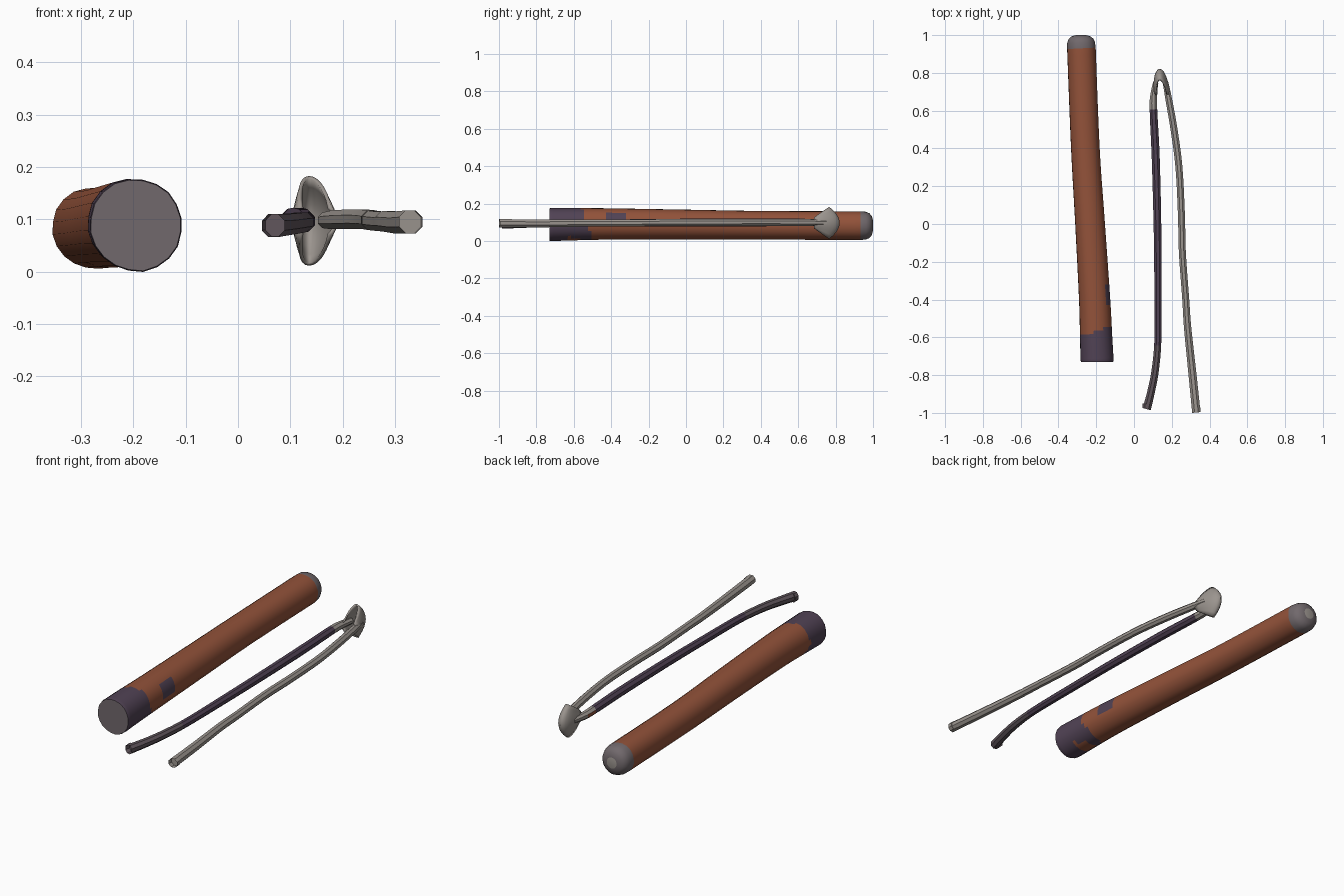
import bpy, bmesh, math, random
from mathutils import Vector

random.seed(4)
cube = bpy.data.objects.get("Cube")
if cube:
    bpy.data.objects.remove(cube, do_unlink=True)


def material(name, rgb):
    m = bpy.data.materials.new(name)
    m.use_nodes = True
    m.diffuse_color = (*rgb, 1)
    m.node_tree.nodes["Principled BSDF"].inputs["Base Color"].default_value = (*rgb, 1)
    return m


BROWN = material("red brown leather", (0.29, 0.085, 0.042))
PURPLE = material("dark purple", (0.082, 0.055, 0.09))
GREY = material("warm grey", (0.165, 0.14, 0.15))
PALE = material("pale grey", (0.33, 0.30, 0.275))
DUSK = material("dusky grey", (0.115, 0.09, 0.105))


def finish(name, bm, mats, rule, angle=30):
    """Store the mesh, colour its faces by the rule and shade it."""
    bmesh.ops.recalc_face_normals(bm, faces=bm.faces)
    for f in bm.faces:
        f.material_index = mats.index(rule(f))
    mesh = bpy.data.meshes.new(name)
    bm.to_mesh(mesh)
    bm.free()
    for m in mats:
        mesh.materials.append(m)
    ob = bpy.data.objects.new(name, mesh)
    bpy.context.collection.objects.link(ob)
    bpy.ops.object.select_all(action='DESELECT')
    ob.select_set(True)
    bpy.context.view_layer.objects.active = ob
    bpy.ops.object.shade_smooth_by_angle(angle=math.radians(angle))
    return ob


def loft(rings, sides, wobble=0):
    """Skin rings of (x, y, z, radius) with sections square to the path."""
    bm = bmesh.new()
    pts = [Vector(r[:3]) for r in rings]
    bumps = [1 + random.uniform(-wobble, wobble) for _ in range(sides)]
    loops = []
    for i, r in enumerate(rings):
        t = pts[min(i + 1, len(pts) - 1)] - pts[max(i - 1, 0)]
        side = Vector((t.y, -t.x, 0)).normalized()
        loop = []
        for k in range(sides):
            a = math.tau * (k + 0.5) / sides
            rad = r[3] * bumps[k]
            loop.append(bm.verts.new(pts[i] + side * rad * math.cos(a)
                                     + Vector((0, 0, rad * math.sin(a)))))
        loops.append(loop)
    for a, b in zip(loops, loops[1:]):
        for k in range(sides):
            n = (k + 1) % sides
            bm.faces.new((a[k], a[n], b[n], b[k]))
    ends = [bm.faces.new(loops[0]), bm.faces.new(loops[-1])]
    return bm, ends


def refine(keys, steps):
    """Interpolate smoothly between key rings."""
    out = []
    for i in range(len(keys) - 1):
        p0, p1 = keys[max(i - 1, 0)], keys[i]
        p2, p3 = keys[i + 1], keys[min(i + 2, len(keys) - 1)]
        for s in range(steps):
            t = s / steps
            out.append([b + 0.5 * t * (c - a + t * (2 * a - 5 * b + 4 * c - d
                        + t * (3 * (b - c) + d - a)))
                        for a, b, c, d in zip(p0, p1, p2, p3)])
    return out + [list(keys[-1])]


# Thick padded roll with a flat front disc and a rounded rear cap
body = refine([(-0.195, -0.72, 0.089, 0.089), (-0.2, -0.6, 0.091, 0.087),
               (-0.208, -0.4, 0.092, 0.084), (-0.232, 0, 0.089, 0.08),
               (-0.257, 0.4, 0.085, 0.077), (-0.278, 0.93, 0.083, 0.077)], 9)
cap = [(-0.28, 0.96, 0.083, 0.075), (-0.28, 0.98, 0.083, 0.067),
       (-0.28, 0.993, 0.083, 0.052), (-0.28, 1.0, 0.083, 0.028)]
bm, ends = loft([(-0.195, -0.73, 0.089, 0.087)] + body + cap, 20, 0.02)


def roll_colour(f):
    c = f.calc_center_median()
    if f is ends[1]:
        return PALE
    if f is ends[0] or c.y > 0.93:
        return GREY
    low = max(0, 0.09 - c.z)
    edge = -0.565 + 0.35 * (c.x + 0.2) + 0.6 * low
    spot = c.x > -0.15 and abs(c.y + 0.375) < 0.04 and 0.085 < c.z < 0.15
    bare = abs(c.y + 0.6) < 0.04 and c.z < 0.02
    return PURPLE if (c.y < edge or spot) and not bare else BROWN


finish("padded_roll", bm, [BROWN, PURPLE, GREY, PALE], roll_colour)


# Two cords with recessed tube ends
def cord(name, keys, mats, rule):
    bm, ends = loft(refine(keys, 5), 8)
    bmesh.ops.inset_region(bm, faces=[ends[0]], thickness=0.007)
    bmesh.ops.translate(bm, verts=list(ends[0].verts), vec=(0, 0.025, 0))
    return finish(name, bm, mats, rule, 35)


cord("pale_cord",
     [(0.33, -0.998, 0.095, 0.024), (0.31, -0.8, 0.094, 0.023),
      (0.284, -0.55, 0.096, 0.021), (0.274, -0.4, 0.096, 0.02),
      (0.256, -0.15, 0.098, 0.02), (0.251, 0.05, 0.099, 0.02),
      (0.238, 0.3, 0.1, 0.02), (0.212, 0.5, 0.1, 0.02),
      (0.184, 0.66, 0.099, 0.019), (0.167, 0.75, 0.098, 0.016)],
     [PALE], lambda f: PALE)


def dark_colour(f):
    y = f.calc_center_median().y
    if y > 0.6:
        return BROWN if y < 0.67 and f.normal.x < -0.8 else PALE
    return PURPLE if y > -0.65 else DUSK


cord("dark_cord",
     [(0.067, -0.98, 0.088, 0.024), (0.09, -0.89, 0.09, 0.022),
      (0.113, -0.77, 0.093, 0.021), (0.127, -0.6, 0.095, 0.02),
      (0.127, -0.3, 0.097, 0.021), (0.124, 0, 0.099, 0.022),
      (0.115, 0.35, 0.1, 0.023), (0.104, 0.58, 0.1, 0.022),
      (0.103, 0.67, 0.099, 0.02), (0.115, 0.75, 0.098, 0.015)],
     [PURPLE, DUSK, PALE, BROWN], dark_colour)


# Leaf-shaped pouch folded between the cords, open toward the front
bm = bmesh.new()
cols, rows = 14, 10
grid = []
for i in range(cols + 1):
    u = 2 * i / cols - 1
    a = u * math.pi / 2
    height = 0.026 + 0.057 * math.cos(a) ** 0.9 if abs(u) < 1 else 0.026
    line = []
    for j in range(rows + 1):
        v = 2 * j / rows - 1
        x = 0.136 + 0.04 * math.sin(a) * (1 - 0.35 * v * v) + 0.012 * (1 - math.cos(a))
        y = 0.685 + 0.133 * math.cos(a) - 0.055 * v * v * math.cos(a)
        line.append(bm.verts.new((x, y, 0.097 + height * v)))
    grid.append(line)
for a, b in zip(grid, grid[1:]):
    for j in range(rows):
        bm.faces.new((a[j], b[j], b[j + 1], a[j + 1]))
pouch = finish("pouch", bm, [PALE], lambda f: PALE, 40)
thick = pouch.modifiers.new("thickness", 'SOLIDIFY')
thick.thickness = 0.007
thick.offset = 0
